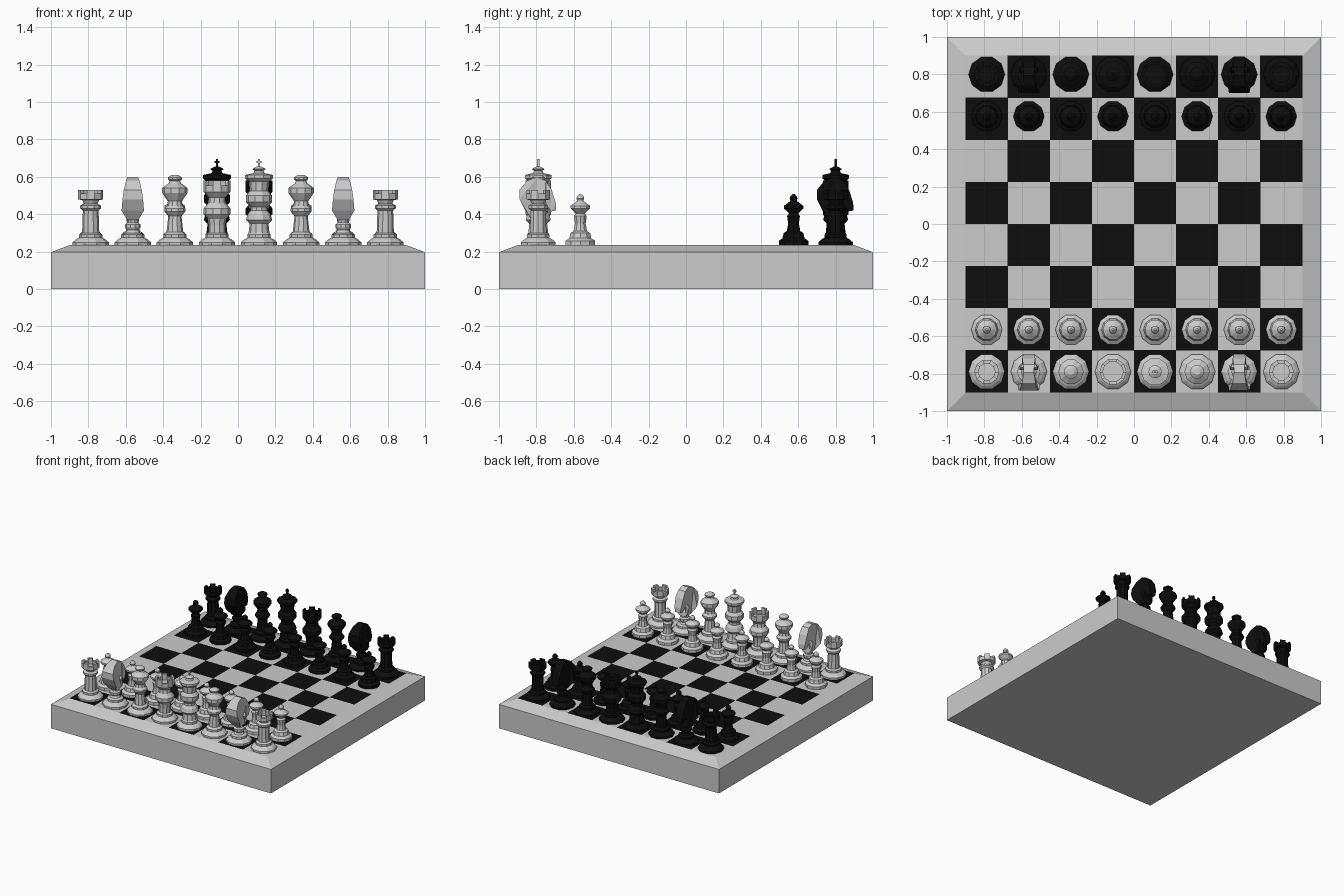
import bpy, bmesh, math

if "Cube" in bpy.data.objects:
    bpy.data.objects.remove(bpy.data.objects["Cube"])

TOP, HALF, SQ, SIDES = 0.235, 0.9, 0.225, 10
dark = bpy.data.materials.new("black_paint")
dark.diffuse_color = (0.004, 0.004, 0.004, 1)
dark.use_nodes = True
dark.node_tree.nodes["Principled BSDF"].inputs["Base Color"].default_value = dark.diffuse_color


def finish(bm, name, mat=None):
    mesh = bpy.data.meshes.new(name)
    bm.to_mesh(mesh)
    bm.free()
    if mat:
        mesh.materials.append(mat)
    ob = bpy.data.objects.new(name, mesh)
    bpy.context.collection.objects.link(ob)
    return ob


def lathe(bm, profile, merlon_ring=None, rise=0):
    """Spin (radius, z) points into a faceted solid; optionally raise battlements."""
    rings = [[bm.verts.new((r * math.cos(math.tau * k / SIDES),
                            r * math.sin(math.tau * k / SIDES), z))
              for k in range(SIDES)] for r, z in profile]
    raised = []
    for i, (a, b) in enumerate(zip(rings, rings[1:])):
        for k in range(SIDES):
            n = (k + 1) % SIDES
            f = bm.faces.new((a[k], a[n], b[n], b[k]))
            if i == merlon_ring and k % 2:
                raised.append(f)
    bm.faces.new(rings[0][::-1])
    bm.faces.new(rings[-1])
    if raised:
        for f in bmesh.ops.extrude_discrete_faces(bm, faces=raised)["faces"]:
            for v in f.verts:
                v.co.z += rise


def box(bm, size, loc):
    for v in bmesh.ops.create_cube(bm, size=1)["verts"]:
        v.co = [v.co[i] * size[i] + loc[i] for i in range(3)]


def horse_head(bm):
    # side outline (y, z, half width), head facing +y
    outline = [(-.035, .37, .03), (-.07, .42, .06), (-.10, .48, .055), (-.10, .53, .048),
               (-.06, .58, .036), (-.005, .598, .028), (.04, .58, .03), (.072, .53, .035),
               (.094, .46, .03), (.095, .42, .022), (.068, .415, .024), (.042, .455, .035),
               (.022, .47, .045), (.01, .445, .05), (.03, .405, .05), (.035, .37, .03)]
    left = [bm.verts.new((-w, y, z)) for y, z, w in outline]
    right = [bm.verts.new((w, y, z)) for y, z, w in outline]
    for k in range(len(outline)):
        n = (k + 1) % len(outline)
        bm.faces.new((left[k], left[n], right[n], right[k]))
    sides = [bm.faces.new(left[::-1]), bm.faces.new(right)]
    bmesh.ops.triangulate(bm, faces=sides)


# shared stepped foot of the large pieces
FOOT = [(.097, .235), (.097, .25), (.08, .265), (.062, .275), (.062, .292)]
PROFILES = {
    "pawn": [(.083, .235), (.083, .258), (.062, .272), (.055, .30), (.038, .31), (.03, .35),
             (.036, .39), (.026, .405), (.055, .432), (.055, .445), (.022, .468), (.018, .475),
             (.022, .485), (.018, .496), (.006, .508)],
    "rook": FOOT + [(.046, .30), (.042, .42), (.056, .432), (.056, .446), (.036, .456),
                    (.045, .475), (.067, .48), (.067, .51), (.045, .51), (.045, .485)],
    "knight": FOOT + [(.04, .30), (.032, .315), (.042, .33), (.042, .345), (.03, .355), (.03, .39)],
    "bishop": FOOT + [(.045, .305), (.035, .39), (.056, .415), (.056, .43), (.042, .445),
                      (.038, .47), (.068, .515), (.068, .54), (.034, .565), (.028, .578),
                      (.038, .587), (.038, .597), (.018, .61)],
    "queen": FOOT + [(.045, .30), (.045, .34), (.05, .375), (.072, .40), (.072, .43),
                     (.048, .46), (.045, .49), (.072, .52), (.072, .555), (.055, .555), (.055, .53)],
    "king": FOOT + [(.056, .30), (.05, .35), (.07, .37), (.062, .40), (.045, .42), (.045, .44),
                    (.07, .465), (.07, .50), (.05, .525), (.055, .575), (.075, .592),
                    (.075, .61), (.03, .62), (.024, .632), (.036, .642), (.012, .655)],
}


def piece(kind, name, x, y, mat):
    bm = bmesh.new()
    crown = {"rook": (12, .02), "queen": (13, .025)}.get(kind, (None, 0))
    lathe(bm, PROFILES[kind], *crown)
    if kind == "knight":
        horse_head(bm)
    if kind == "king":  # finial cross
        box(bm, (.012, .012, .045), (0, 0, .672))
        box(bm, (.026, .012, .01), (0, 0, .68))
    bmesh.ops.recalc_face_normals(bm, faces=bm.faces)
    finish(bm, name, mat).location = (x, y, 0)


# board body: slab with sloping rim, open where the squares sit
bm = bmesh.new()
rings = [[bm.verts.new((sx * s, sy * s, z)) for sx, sy in ((-1, -1), (1, -1), (1, 1), (-1, 1))]
         for s, z in ((1, 0), (1, .197), (HALF, TOP))]
bm.faces.new(rings[0][::-1])
for a, b in zip(rings, rings[1:]):
    for k in range(4):
        n = (k + 1) % 4
        bm.faces.new((a[k], a[n], b[n], b[k]))
finish(bm, "board_frame")

# playing squares
for parity, name, mat in ((0, "dark_squares", dark), (1, "light_squares", None)):
    bm = bmesh.new()
    for i in range(8):
        for j in range(8):
            if (i + j) % 2 == parity:
                x, y = i * SQ - HALF, j * SQ - HALF
                bm.faces.new([bm.verts.new((x + u * SQ, y + v * SQ, TOP))
                              for u, v in ((0, 0), (1, 0), (1, 1), (0, 1))])
    finish(bm, name, mat)

# two armies; both face +y, with king and queen swapped on the dark side
ROW = ["rook", "knight", "bishop", "queen", "king", "bishop", "knight", "rook"]
for side, mat, back, front, row in (("light", None, -.79, -.565, ROW),
                                    ("dark", dark, .80, .575, ROW[::-1])):
    for i, kind in enumerate(row):
        x = (i - 3.5) * SQ
        piece(kind, f"{side}_{kind}_{i + 1}", x, back, mat)
        piece("pawn", f"{side}_pawn_{i + 1}", x, front, mat)
